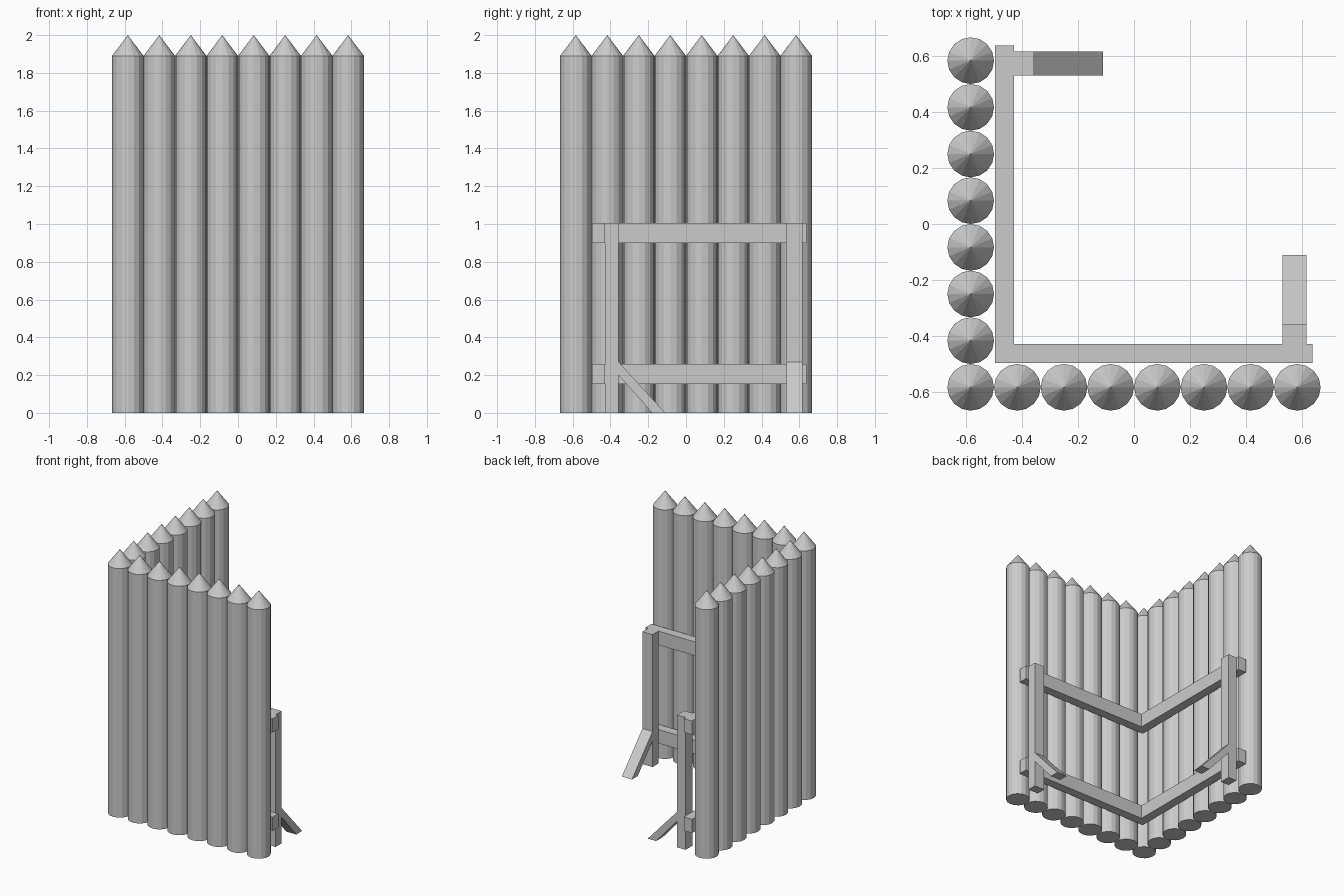
import bpy, bmesh
from math import pi
from mathutils import Matrix, Vector

if "Cube" in bpy.data.objects:
    bpy.data.objects.remove(bpy.data.objects["Cube"])

R = 1 / 12          # log radius
SHOULDER = 1.89     # height where the sharpened tip begins
SIDES = 16


def add_object(name, bm):
    bmesh.ops.recalc_face_normals(bm, faces=bm.faces)
    mesh = bpy.data.meshes.new(name)
    bm.to_mesh(mesh)
    bm.free()
    obj = bpy.data.objects.new(name, mesh)
    bpy.context.collection.objects.link(obj)
    return obj


def prism(name, points, direction, swap=False):
    """Extrude a planar outline; swap exchanges x and y for the other wall."""
    bm = bmesh.new()
    face = bm.faces.new([bm.verts.new(p) for p in points])
    ext = bmesh.ops.extrude_face_region(bm, geom=[face])
    verts = [g for g in ext["geom"] if isinstance(g, bmesh.types.BMVert)]
    bmesh.ops.translate(bm, verts=verts, vec=Vector(direction))
    if swap:
        for v in bm.verts:
            v.co.x, v.co.y = v.co.y, v.co.x
    return add_object(name, bm)


def log(name, x, y):
    bm = bmesh.new()
    base = bmesh.ops.create_circle(bm, cap_ends=True, segments=SIDES, radius=R,
                                   matrix=Matrix.Translation((x, y, 0)))
    edges = list(bm.edges)
    # straight trunk
    ext = bmesh.ops.extrude_edge_only(bm, edges=edges)["geom"]
    ring = [g for g in ext if isinstance(g, bmesh.types.BMVert)]
    rim = [g for g in ext if isinstance(g, bmesh.types.BMEdge)
           and all(v in ring for v in g.verts)]
    bmesh.ops.translate(bm, verts=ring, vec=(0, 0, SHOULDER))
    # sharpened tip
    tip = bm.verts.new((x, y, 2))
    for e in rim:
        bm.faces.new((*e.verts, tip))
    return add_object(name, bm)


# Two rows of logs sharing the corner log
for i in range(8):
    p = -7 * R + 2 * R * i
    log(f"front_log_{i + 1}", p, -7 * R)
    if i:
        log(f"side_log_{i + 1}", -7 * R, p)

# L-shaped rails running behind both walls
OUT, INN, END = -0.497, -0.428, 0.638
for name, z in (("lower_rail", 0.153), ("upper_rail", 0.90)):
    outline = [(OUT, OUT), (END, OUT), (END, INN), (INN, INN), (INN, END), (OUT, END)]
    prism(name, [(x, y, z) for x, y in outline], (0, 0, 0.105))

# Post and diagonal brace at the free end of each wall
X0, X1, POST = 0.531, 0.616, -0.357
for side, swap in (("front", False), ("side", True)):
    prism(f"{side}_post",
          [(X0, INN, 0), (X1, INN, 0), (X1, POST, 0), (X0, POST, 0)],
          (0, 0, 1.005), swap)
    prism(f"{side}_brace",
          [(X0, POST, 0.27), (X0, -0.11, 0), (X0, -0.18, 0), (X0, POST, 0.20)],
          (X1 - X0, 0, 0), swap)
